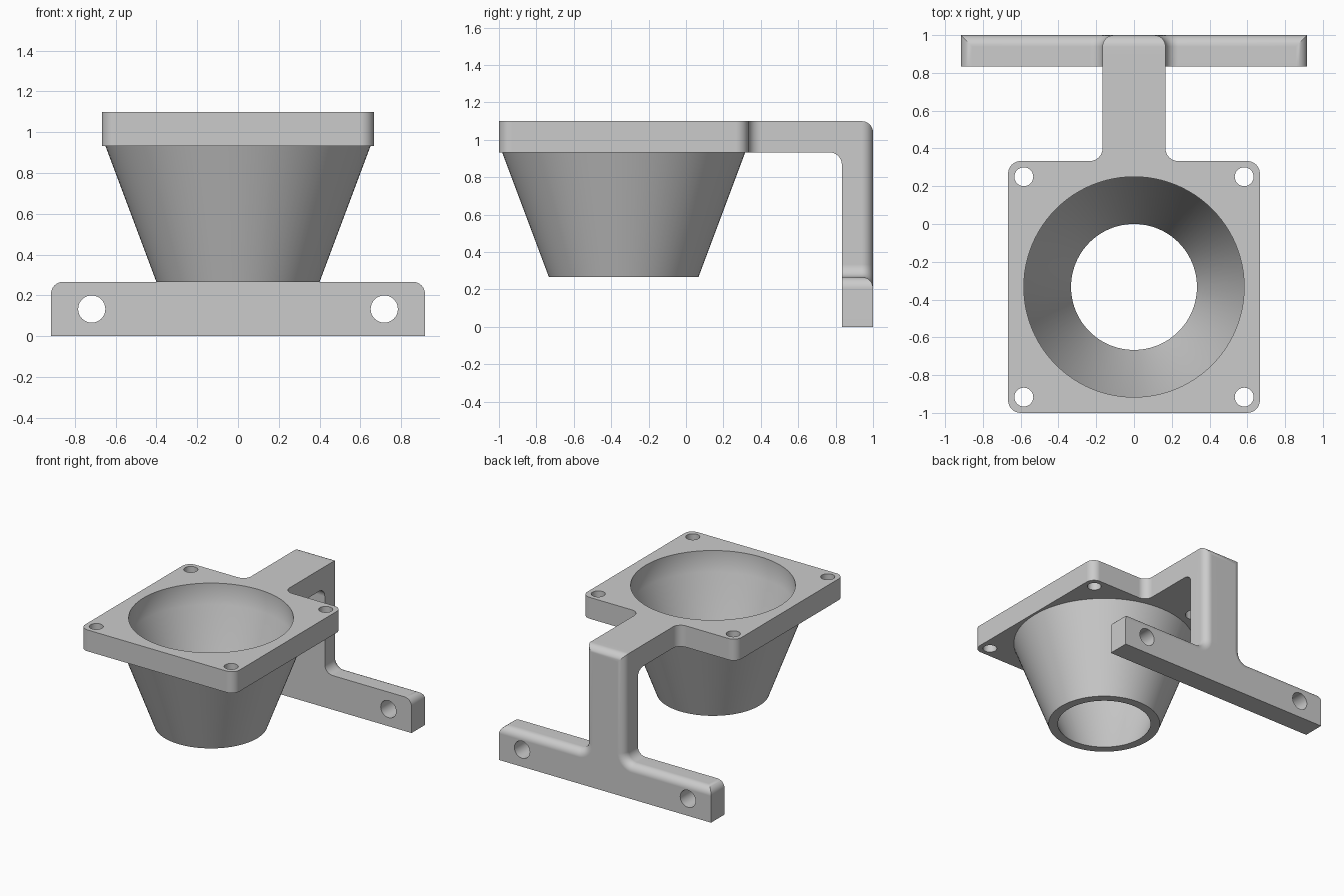
import bpy, bmesh, math
from mathutils import Vector

cube = bpy.data.objects.get("Cube")
if cube:
    bpy.data.objects.remove(cube, do_unlink=True)

R = 0.0667            # common fillet radius
T = 0.1667            # wall thickness, also half the arm width
TOP, UNDER = 1.1, 0.9333
FOOT_TOP = 0.2667
CY = -0.3333          # funnel centre in y

grey = bpy.data.materials.new("light_grey")
grey.use_nodes = True
grey.diffuse_color = (0.6, 0.6, 0.6, 1)
grey.node_tree.nodes["Principled BSDF"].inputs["Base Color"].default_value = (0.6, 0.6, 0.6, 1)


def outline(corners, steps=8):
    """Turn (u, v, radius) corners into a polygon with rounded corners."""
    pts = []
    for i, (u, v, r) in enumerate(corners):
        p = Vector((u, v))
        if r == 0:
            pts.append(p)
            continue
        a = (Vector(corners[i - 1][:2]) - p).normalized()
        b = (Vector(corners[(i + 1) % len(corners)][:2]) - p).normalized()
        centre = p + (a + b) * r      # all corners are square
        for k in range(steps + 1):
            t = k / steps * math.pi / 2
            pts.append(centre - b * r * math.cos(t) - a * r * math.sin(t))
    return pts


def finish(name, bm):
    bmesh.ops.recalc_face_normals(bm, faces=bm.faces)
    mesh = bpy.data.meshes.new(name)
    bm.to_mesh(mesh)
    bm.free()
    mesh.materials.append(grey)
    obj = bpy.data.objects.new(name, mesh)
    bpy.context.collection.objects.link(obj)
    return obj


def prism(pts, place, low, high):
    """Extrude a polygon; place maps (u, v, depth) to x, y, z."""
    bm = bmesh.new()
    face = bm.faces.new([bm.verts.new(place(p.x, p.y, low)) for p in pts])
    shift = Vector(place(0, 0, high)) - Vector(place(0, 0, low))
    new = bmesh.ops.extrude_face_region(bm, geom=[face])["geom"]
    bmesh.ops.translate(bm, vec=shift, verts=[g for g in new if isinstance(g, bmesh.types.BMVert)])
    if face.is_valid and len(face.edges[0].link_faces) < 2:
        bm.faces.new(face.verts)
    return bm


def turned(name, rings, x, y, segments=96):
    """Solid of revolution about a vertical axis from (radius, z) rings."""
    bm = bmesh.new()
    loops = []
    for r, z in rings:
        loops.append([bm.verts.new((x + r * math.cos(math.tau * i / segments),
                                    y + r * math.sin(math.tau * i / segments), z))
                      for i in range(segments)])
    for a, b in zip(loops, loops[1:]):
        for i in range(segments):
            j = (i + 1) % segments
            bm.faces.new((a[i], a[j], b[j], b[i]))
    bm.faces.new(loops[0])
    bm.faces.new(loops[-1])
    return finish(name, bm)


def combine(base, tool, operation):
    tool.hide_render = True
    mod = base.modifiers.new(operation.lower(), "BOOLEAN")
    mod.operation, mod.solver, mod.object = operation, "EXACT", tool
    bpy.context.view_layer.objects.active = base
    bpy.ops.object.modifier_apply(modifier=mod.name)
    bpy.data.objects.remove(tool, do_unlink=True)


def mirrored(half):
    return half + [(-u, v, r) for u, v, r in reversed(half)]


# Flange plate with its arm
plate = mirrored([(0.6667, -1, R), (0.6667, 0.3333, R), (T, 0.3333, R), (T, 0.9, 0)])
bracket = finish("funnel_bracket", prism(outline(plate), lambda u, v, w: (u, v, w), UNDER, TOP))

# Post and foot as one T shape, rounded along the rear and the foot ends
tee = mirrored([(0.9167, 0, 0), (0.9167, FOOT_TOP, 0), (T, FOOT_TOP, R), (T, TOP, 0)])
bm = prism(outline(tee), lambda u, v, w: (u, w, v), 1 - T, 1)
rounded = []
for e in bm.edges:
    a, b = (v.co for v in e.verts)
    rear = min(a.y, b.y) > 0.99 and max(a.z, b.z) > 0.01
    at_end = min(abs(a.x), abs(b.x)) > 0.9
    end_top = at_end and min(a.z, b.z) > 0.2
    if (rear and not at_end) or end_top:
        rounded.append(e)
bmesh.ops.bevel(bm, geom=rounded, offset=0.06, segments=6, profile=0.5,
                affect="EDGES", clamp_overlap=False)
combine(bracket, finish("post_and_foot", bm), "UNION")

# Inner fillet between arm and post
bend = [(0.6, 0.96, 0), (0.6, UNDER, 0), (1 - T, UNDER, R), (1 - T, 0.7, 0),
        (0.87, 0.7, 0), (0.87, 0.96, 0)]
combine(bracket, finish("bend", prism(outline(bend), lambda u, v, w: (w, u, v), -T, T)), "UNION")

# Funnel outside, then its bore
combine(bracket, turned("funnel", [(0.4, FOOT_TOP), (0.65, UNDER), (0.65, 1.0)], 0, CY), "UNION")
combine(bracket, turned("bore", [(0.3083, 0.2), (0.5833, UNDER), (0.5833, 1.2)], 0, CY), "DIFFERENCE")

# Screw holes in the flange and the foot
for sx in (-1, 1):
    for sy in (-1, 1):
        hole = turned("hole", [(0.05, 0.8), (0.05, 1.2)], sx * 0.5833, CY + sy * 0.5833, 32)
        combine(bracket, hole, "DIFFERENCE")
    hole = turned("hole", [(0.0667, -1.1), (0.0667, -0.7)], sx * 0.7167, 0.1333, 32)
    hole.rotation_euler.x = math.pi / 2
    bpy.context.view_layer.update()
    combine(bracket, hole, "DIFFERENCE")

# Smooth curved faces, crisp edges
bpy.ops.object.select_all(action="DESELECT")
bracket.select_set(True)
bpy.context.view_layer.objects.active = bracket
bpy.ops.object.shade_smooth_by_angle(angle=math.radians(30))
weighted = bracket.modifiers.new("weighted_normals", "WEIGHTED_NORMAL")
weighted.keep_sharp = True
